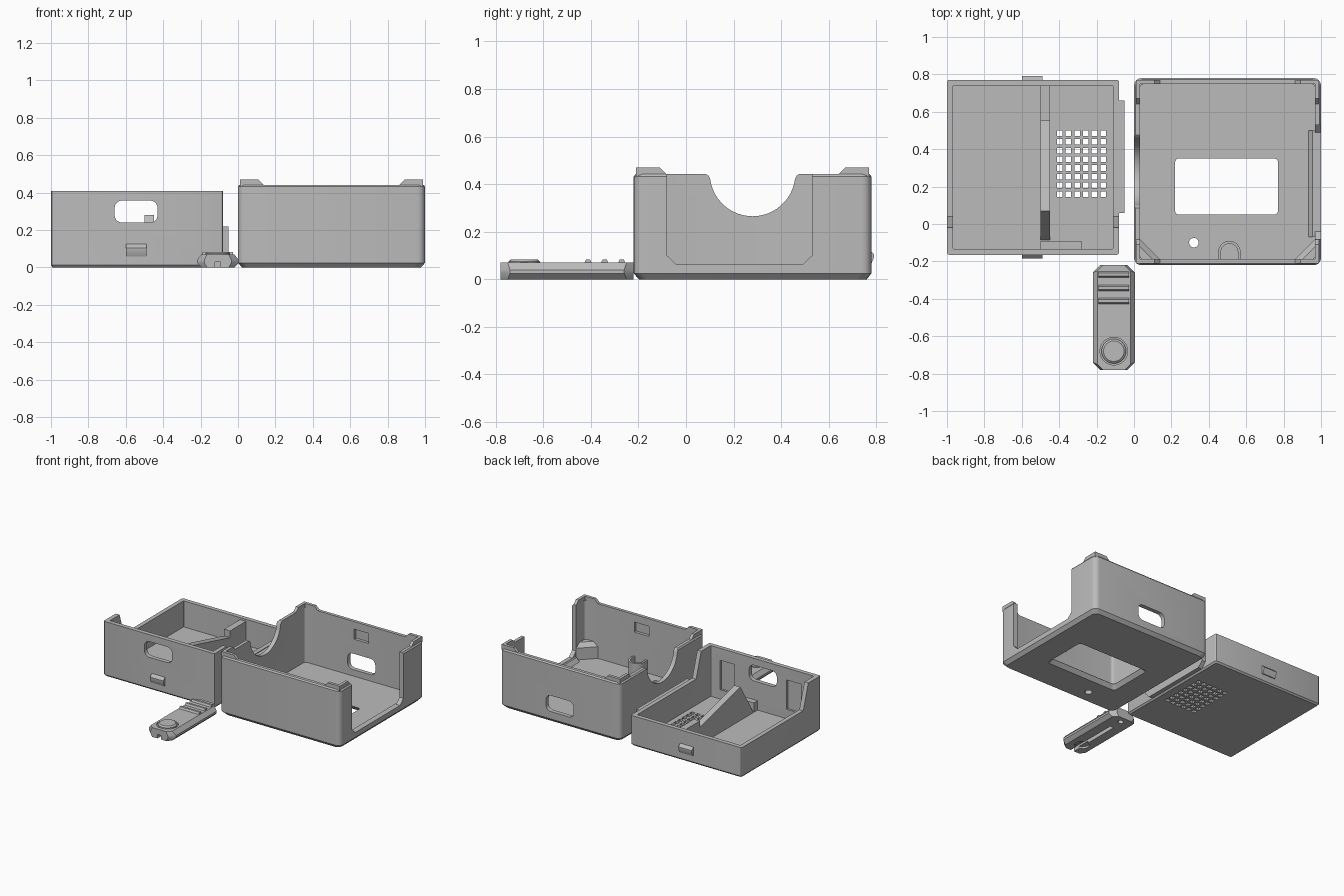
import bpy, bmesh, math
from mathutils import Vector

if "Cube" in bpy.data.objects:
    bpy.data.objects.remove(bpy.data.objects["Cube"])

grey = bpy.data.materials.new("plain_grey")
grey.use_nodes = True
COLOUR = (0.5, 0.5, 0.5, 1)
grey.diffuse_color = COLOUR
grey.node_tree.nodes["Principled BSDF"].inputs["Base Color"].default_value = COLOUR


def rounded(x0, x1, y0, y1, r, n=5):
    """Outline of a rectangle with rounded corners."""
    pts = []
    corners = [(x1 - r, y1 - r), (x0 + r, y1 - r), (x0 + r, y0 + r), (x1 - r, y0 + r)]
    for k, (cx, cy) in enumerate(corners):
        for i in range(n + 1):
            a = math.pi / 2 * (k + i / n)
            pts.append((cx + r * math.cos(a), cy + r * math.sin(a)))
    return pts


def circle(cx, cy, r, n=24, start=0.0, sweep=math.tau, close=0):
    return [(cx + r * math.cos(start + sweep * i / n), cy + r * math.sin(start + sweep * i / n))
            for i in range(n + close)]


def add_loft(bm, rings):
    loops = [[bm.verts.new(p) for p in ring] for ring in rings]
    for low, high in zip(loops, loops[1:]):
        for i in range(len(low)):
            j = (i + 1) % len(low)
            bm.faces.new((low[i], low[j], high[j], high[i]))
    bm.faces.new(loops[0][::-1])
    bm.faces.new(loops[-1])


def place(axis, a, b, t):
    return Vector({"x": (t, a, b), "y": (a, t, b), "z": (a, b, t)}[axis])


def finish(name, bm):
    bmesh.ops.recalc_face_normals(bm, faces=bm.faces)
    mesh = bpy.data.meshes.new(name)
    bm.to_mesh(mesh)
    bm.free()
    mesh.materials.append(grey)
    ob = bpy.data.objects.new(name, mesh)
    bpy.context.collection.objects.link(ob)
    return ob


def loft(name, sections, axis="z"):
    """Solid through (outline, position) sections along an axis."""
    bm = bmesh.new()
    add_loft(bm, [[place(axis, a, b, t) for a, b in pts] for pts, t in sections])
    return finish(name, bm)


def prism(name, axis, pts, t0, t1):
    return loft(name, [(pts, t0), (pts, t1)], axis)


def box(name, x0, x1, y0, y1, z0, z1):
    return prism(name, "z", [(x0, y0), (x1, y0), (x1, y1), (x0, y1)], z0, z1)


def cut(ob, *cutters):
    bpy.context.view_layer.objects.active = ob
    for c in cutters:
        c.hide_render = True
        mod = ob.modifiers.new("cut", "BOOLEAN")
        mod.operation, mod.solver, mod.object = "DIFFERENCE", "EXACT", c
        bpy.ops.object.modifier_apply(modifier=mod.name)
        bpy.data.objects.remove(c)


# Deep case: shell with chamfered base and rounded corners
def case_outline(d, r=0.04):
    return rounded(d, 1 - d, -0.22 + d, 0.78 - d, r)


deep_case = loft("deep_case", [(case_outline(0.022), 0), (case_outline(0), 0.025),
                               (case_outline(0), 0.432), (case_outline(0.008), 0.442)])
cut(deep_case, loft("cavity", [(case_outline(0.032, 0.02), 0.032), (case_outline(0.032, 0.02), 0.6)]))

# Round notch, wide side opening, ports and floor openings
notch = [(0.08, 0.6), (0.08, 0.445), (0.095, 0.435)]
notch += circle(0.28, 0.445, 0.18, 24, math.pi * 1.04, math.pi * 0.92, 1)
notch += [(0.465, 0.435), (0.48, 0.445), (0.48, 0.6)]
opening = [(-0.08, 0.6), (-0.08, 0.1), (-0.04, 0.062), (0.49, 0.062), (0.53, 0.1), (0.53, 0.6)]
cut(deep_case,
    prism("notch", "x", notch, -0.1, 0.1),
    prism("opening", "x", opening, 0.9, 1.1),
    prism("port", "y", rounded(0.385, 0.615, 0.08, 0.2, 0.04), 0.7, 0.9),
    loft("window", [(rounded(0.19, 0.8, 0.02, 0.38, 0.03), -0.01),
                    (rounded(0.22, 0.77, 0.05, 0.35, 0.02), 0.03),
                    (rounded(0.22, 0.77, 0.05, 0.35, 0.02), 0.1)]),
    prism("screw_hole", "z", circle(0.32, -0.1, 0.026, 12), -0.1, 0.1),
    box("front_latch_slot", 0.44, 0.56, -0.21, -0.15, 0.31, 0.385),
    box("back_latch_slot", 0.44, 0.56, 0.71, 0.77, 0.31, 0.385))


# Locating tabs around the four rim corners
def tab_profile(end, sign):
    return [(end, 0.43), (end, 0.47), (end + sign * 0.1, 0.47),
            (end + sign * 0.13, 0.44), (end + sign * 0.13, 0.43)]


for sx, x in ((1, 0.01), (-1, 0.99)):
    for sy, y in ((1, -0.21), (-1, 0.77)):
        prism("rim_tab_long", "y", tab_profile(x, sx), *sorted((y, y + sy * 0.022)))
        prism("rim_tab_side", "x", tab_profile(y, sy), *sorted((x, x + sx * 0.022)))

# Corner gussets, curved guide and sill inside the deep case
for side, x in ((1, 0.03), (-1, 0.97)):
    loft("corner_gusset", [([(x, -0.19), (x + side * 0.11, -0.19), (x, -0.08)], 0.03),
                           ([(x, -0.19), (x + side * 0.11, -0.19), (x, -0.08)], 0.12),
                           ([(x, -0.19), (x + side * 0.07, -0.19), (x, -0.12)], 0.15)])
guide = [(0.57, -0.19)] + circle(0.51, -0.15, 0.06, 12, 0, math.pi, 1) + [(0.45, -0.19), (0.465, -0.19)]
guide += circle(0.51, -0.15, 0.045, 12, math.pi, -math.pi, 1) + [(0.555, -0.19)]
prism("curved_guide", "z", guide, 0.03, 0.13)
prism("opening_sill", "y", [(0.93, 0.03), (0.975, 0.03), (0.975, 0.06), (0.955, 0.06)], -0.07, 0.5)


# Shallow tray: low walls with a tall front panel
def tray_outline(d, r):
    return rounded(-1 + d, -0.08 - d, -0.165 + d, 0.77 - d, r, 3)


tray = loft("tray", [(tray_outline(0.01, 0.012), 0), (tray_outline(0, 0.012), 0.012),
                     (tray_outline(0, 0.012), 0.41)])
step = [(-0.02, 0.5), (-0.02, 0.41), (0.04, 0.225), (1, 0.225), (1, 0.5)]
cut(tray,
    loft("cavity", [(tray_outline(0.032, 0.004), 0.03), (tray_outline(0.032, 0.004), 0.6)]),
    prism("step", "x", step, -1.2, 0.1),
    prism("port", "y", rounded(-0.66, -0.43, 0.24, 0.358, 0.04), -0.3, 0),
    box("left_pocket", -0.31, -0.19, -0.148, -0.1, 0.1, 0.32),
    box("right_pocket", -0.86, -0.74, -0.148, -0.1, 0.1, 0.32))

# Speaker grille cut through the tray floor
bm = bmesh.new()
for col in range(6):
    for row in range(8):
        x, y = -0.397 + 0.0465 * col, 0.16 + 0.0465 * row
        h = 0.015
        add_loft(bm, [[(x - h, y - h, z), (x + h, y - h, z), (x + h, y + h, z), (x - h, y + h, z)]
                      for z in (-0.1, 0.1)])
cut(tray, finish("grille_holes", bm))

# Tray divider, foot, side tongue and snap latches
divider = [(-0.09, 0.025), (0.07, 0.28), (0.55, 0.16), (0.55, 0.21), (0.745, 0.21), (0.745, 0.025)]
prism("divider", "x", divider, -0.5, -0.45)
box("divider_foot", -0.5, -0.28, -0.135, -0.09, 0.025, 0.1)
tongue = [(0.06, 0.22), (0.06, 0.05), (0.1, 0.012), (0.62, 0.012), (0.66, 0.05), (0.66, 0.22)]
loft("side_tongue", [(tongue, -0.085), (tongue, -0.05)], "x")
for y, s in ((-0.16, -1), (0.765, 1)):
    latch = [(y, 0.06), (y + s * 0.012, 0.06), (y + s * 0.025, 0.09), (y + s * 0.025, 0.105), (y, 0.13)]
    prism("snap_latch", "x", latch, -0.6, -0.49)


# Separate clip with bevelled sides, button ring and grip ribs
def clip_outline(d, c=0.04):
    x0, x1, y0, y1 = -0.22 + d, 0.005 - d, -0.78, -0.22
    return [(x0 + c, y0), (x1 - c, y0), (x1, y0 + c), (x1, y1 - c),
            (x1 - c, y1), (x0 + c, y1), (x0, y1 - c), (x0, y0 + c)]


clip = loft("clip", [(clip_outline(0.025, 0.03), 0), (clip_outline(0), 0.025),
                     (clip_outline(0), 0.04), (clip_outline(0.025, 0.03), 0.07)])
cut(clip,
    box("centre_slot", -0.122, -0.093, -0.8, -0.36, -0.1, 0.03),
    prism("under_recess", "z", circle(-0.108, -0.68, 0.05), -0.1, 0.015),
    prism("ring_groove", "z", circle(-0.108, -0.68, 0.074), 0.06, 0.1),
    prism("clip_hole", "z", circle(-0.108, -0.27, 0.02, 12), -0.1, 0.03))
loft("clip_button", [(circle(-0.108, -0.68, 0.066), 0.04), (circle(-0.108, -0.68, 0.066), 0.075),
                     (circle(-0.108, -0.68, 0.055), 0.084)])
for y in (-0.412, -0.342, -0.27):
    rib = [(y - 0.018, 0.065), (y - 0.008, 0.084), (y + 0.008, 0.084), (y + 0.018, 0.065)]
    prism("grip_rib", "x", rib, -0.19, -0.026)

# Smooth rounded corners, keep edges sharp
bpy.ops.object.select_all(action="DESELECT")
for ob in bpy.context.scene.objects:
    if ob.type == "MESH":
        ob.select_set(True)
        bpy.context.view_layer.objects.active = ob
bpy.ops.object.shade_smooth_by_angle()
